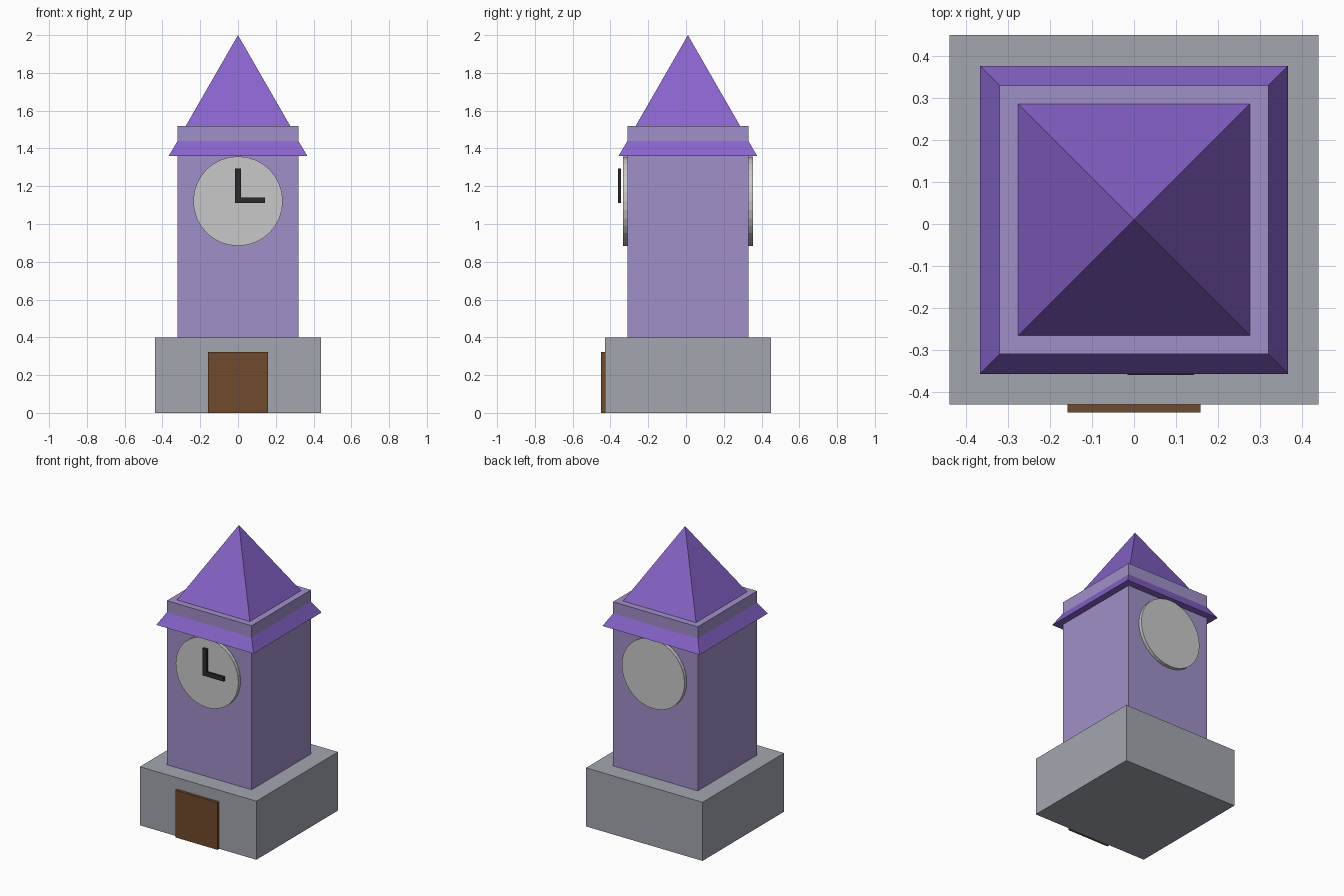
import bpy, bmesh, math
from mathutils import Matrix

if "Cube" in bpy.data.objects:
    bpy.data.objects.remove(bpy.data.objects["Cube"], do_unlink=True)

CY = 0.01  # centre of the tower in depth


def material(name, r, g, b):
    lin = [((c / 255 + 0.055) / 1.055) ** 2.4 for c in (r, g, b)] + [1]
    m = bpy.data.materials.new(name)
    m.use_nodes = True
    m.diffuse_color = lin
    m.node_tree.nodes["Principled BSDF"].inputs["Base Color"].default_value = lin
    return m


stone = material("grey stone", 163, 166, 175)
lilac = material("lilac wall", 161, 144, 200)
purple = material("purple roof", 136, 100, 203)
wood = material("brown wood", 112, 74, 44)
white = material("pale clock face", 201, 201, 201)
black = material("dark hand", 43, 43, 43)


def finish(name, bm, mat):
    bmesh.ops.recalc_face_normals(bm, faces=bm.faces)
    mesh = bpy.data.meshes.new(name)
    bm.to_mesh(mesh)
    bm.free()
    mesh.materials.append(mat)
    ob = bpy.data.objects.new(name, mesh)
    bpy.context.collection.objects.link(ob)
    return ob


def box(name, mat, x, y, z):
    """Box from (min, max) ranges."""
    bm = bmesh.new()
    size = [b - a for a, b in (x, y, z)]
    mid = [(a + b) / 2 for a, b in (x, y, z)]
    bmesh.ops.create_cube(bm, size=1, matrix=Matrix.Translation(mid) @ Matrix.Diagonal((*size, 1)))
    return finish(name, bm, mat)


def square_block(name, mat, low, high, z0, z1):
    """Square frustum or pyramid given half widths at bottom and top."""
    bm = bmesh.new()
    place = Matrix.Translation((0, CY, (z0 + z1) / 2)) @ Matrix.Rotation(math.pi / 4, 4, "Z")
    bmesh.ops.create_cone(bm, cap_ends=True, segments=4, radius1=low * math.sqrt(2),
                          radius2=high * math.sqrt(2), depth=z1 - z0, matrix=place)
    bmesh.ops.remove_doubles(bm, verts=bm.verts, dist=0.0001)
    return finish(name, bm, mat)


def clock_face(name, y):
    bm = bmesh.new()
    place = Matrix.Translation((0, y, 1.121)) @ Matrix.Rotation(math.pi / 2, 4, "X")
    bmesh.ops.create_cone(bm, cap_ends=True, segments=32, radius1=0.237, radius2=0.237,
                          depth=0.044, matrix=place)
    return finish(name, bm, white)


# Masonry and roof
square_block("stone_base", stone, 0.44, 0.44, 0, 0.4)
square_block("tower_body", lilac, 0.32, 0.32, 0.4, 1.52)
square_block("roof_skirt", purple, 0.367, 0.32, 1.36, 1.44)
square_block("spire", purple, 0.276, 0, 1.52, 2)

# Door
box("door", wood, (-0.159, 0.159), (-0.449, -0.43), (0, 0.322))

# Clock faces front and back, hands on the front only
clock_face("front_clock_face", CY - 0.322)
clock_face("back_clock_face", CY + 0.322)
box("minute_hand", black, (-0.016, 0.016), (-0.36, -0.345), (1.11, 1.295))
box("hour_hand", black, (0, 0.143), (-0.36, -0.345), (1.11, 1.14))
